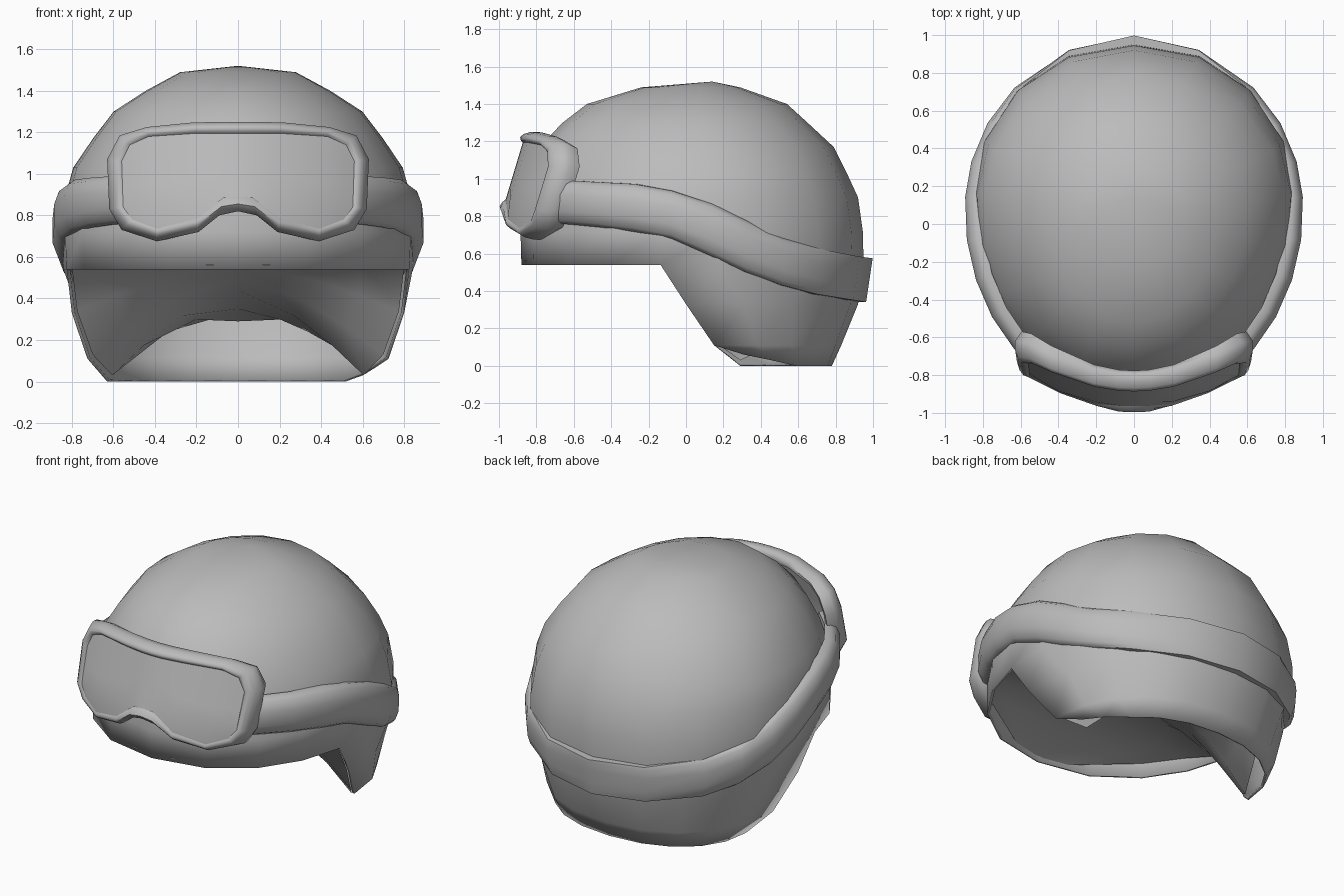
import bpy, bmesh
from math import sin, cos, radians, copysign

if "Cube" in bpy.data.objects:
    bpy.data.objects.remove(bpy.data.objects["Cube"])

grey = bpy.data.materials.new("matte grey")
grey.use_nodes = True
grey.diffuse_color = (0.5, 0.5, 0.5, 1)
bsdf = grey.node_tree.nodes["Principled BSDF"]
bsdf.inputs["Base Color"].default_value = (0.5, 0.5, 0.5, 1)
bsdf.inputs["Roughness"].default_value = 0.7


def finish(bm, name, angle, thickness=0):
    """Turn a bmesh into a smooth-shaded object, optionally with wall thickness."""
    bmesh.ops.recalc_face_normals(bm, faces=bm.faces)
    mesh = bpy.data.meshes.new(name)
    bm.to_mesh(mesh)
    bm.free()
    obj = bpy.data.objects.new(name, mesh)
    bpy.context.collection.objects.link(obj)
    mesh.materials.append(grey)
    bpy.ops.object.select_all(action='DESELECT')
    obj.select_set(True)
    bpy.context.view_layer.objects.active = obj
    bpy.ops.object.shade_smooth_by_angle(angle=radians(angle))
    if thickness:
        wall = obj.modifiers.new("Wall", 'SOLIDIFY')
        wall.thickness = thickness
        wall.offset = -1
    return obj


def bridge(bm, a, b, closed):
    """Quads between two equally long rows of vertices."""
    n = len(a)
    for i in range(n if closed else n - 1):
        j = (i + 1) % n
        bm.faces.new((a[i], a[j], b[j], b[i]))


def oval(w, cy, front, back, deg, power=1):
    """Point on an oval with different front and back lengths; power < 1 is squarer."""
    c, s = (copysign(abs(v) ** power, v) for v in (cos(radians(deg)), sin(radians(deg))))
    return w * c, cy + s * (back - cy if s > 0 else cy - front)


def lerp_table(table, v):
    for (a, fa), (b, fb) in zip(table, table[1:]):
        if v <= b:
            t = max(0, (v - a) / (b - a))
            return fa + (fb - fa) * t
    return table[-1][1]


# Helmet shell: full rings for the dome, then partial rings for ears and neck
half = [90, 67.5, 45, 22.5, 4, -12.5, -29, -47, -68, -90]
around = half + [180 - a for a in half[-2:0:-1]]
count = len(around)
dome = [  # z, half width, front y, back y, squareness
    (1.489, .28, -.24, .29, 1), (1.40, .445, -.53, .54, 1), (1.30, .60, -.66, .65, 1),
    (1.17, .70, -.785, .79, 1), (1.03, .795, -.84, .86, 1), (.90, .832, -.875, .92, .98),
    (.72, .852, -.885, .945, .95), (.54, .843, -.88, .95, .93)]
bm = bmesh.new()
rows = []
for z, w, front, back, power in dome:
    cy = .05 + .05 * min(1, (1.5 - z) / .5)
    rows.append([bm.verts.new((*oval(w, cy, front, back, a, power), z)) for a in around])
for a, b in zip(rows, rows[1:]):
    bridge(bm, a, b, True)
top = bm.verts.new((0, .14, 1.52))
for i in range(count):
    bm.faces.new((top, rows[0][i], rows[0][(i + 1) % count]))

# columns from the right ear, round the back, to the left ear
upper = [rows[-1][i % count] for i in range(count - 5, count + 6)]
for z, w, start, back in [(.33, .80, 0, .92), (.11, .725, .15, .83), (0, .63, .29, .78)]:
    lower = []
    for k in range(11):
        x, y = oval(w, start, start, back, 180 - 18 * k, .92)
        lower.append(bm.verts.new((x, y, z)))
    if z == 0:  # left ear flap is trimmed a little shorter
        lower[10].co = (.65, .31, .06)
        lower[9].co.z = .03
    bridge(bm, upper, lower, False)
    upper = lower
finish(bm, "helmet_shell", 42, .015)

# Inner lining: a saddle that closes the opening between the ear flaps
lining = [  # y, half width, edge z, centre z
    (-.86, .14, .56, .57), (-.62, .58, .63, .65), (-.40, .72, .62, .65),
    (-.13, .80, .55, .61), (0, .775, .34, .56), (.15, .70, .13, .50),
    (.29, .605, .03, .44), (.60, .45, .18, .35), (.83, .32, .31, .29)]
bm = bmesh.new()
previous = None
for y, w, edge, centre in lining:
    row = [bm.verts.new((w * f, y, centre + (edge - centre) * abs(f) ** 1.5))
           for f in (-1, -.75, -.45, 0, .45, .75, 1)]
    if previous:
        bridge(bm, previous, row, False)
    previous = row
finish(bm, "inner_lining", 60)

# Strap: a rounded band that drops and flattens towards the back
strap_top = [(-.64, .99), (-.25, .97), (0, .92), (.16, .86), (.53, .68), (.8, .60), (1, .57)]
strap_low = [(-.68, .76), (-.36, .73), (-.08, .68), (.13, .59), (.42, .46), (.7, .385), (.97, .34)]
section = [(0, -.07), (0, -.03), (.08, -.003), (.3, .021), (.68, .021),
           (.92, -.002), (1, -.035), (1, -.07)]
side = [-57, -45, -33, -21, -9, 4, 16, 30, 45, 67.5]
bm = bmesh.new()
previous = None
for a in side + [90] + [180 - s for s in side[::-1]]:
    y_mid = oval(.875, .08, -.95, .965, a)[1]
    low, high = lerp_table(strap_low, y_mid), lerp_table(strap_top, y_mid)
    rear = max(0, sin(radians(a))) ** 2
    loop = []
    for f, d in section:
        if d > -.07:
            d += (.035 * f - .005 - d) * rear
        x, y = oval(.875 + d, .08, -.95 - d, .968 + d, a)
        loop.append(bm.verts.new((x, y, low + (high - low) * f)))
    if previous:
        bridge(bm, previous, loop, True)
    else:
        bm.faces.new(loop)
    previous = loop
bm.faces.new(previous)
finish(bm, "goggle_strap", 45)

# Goggles: half outlines from top centre to the nose, mirrored
outer = [(0, 1.25), (.09, 1.25), (.22, 1.247), (.44, 1.225), (.57, 1.185), (.63, 1.07),
         (.62, .83), (.56, .73), (.39, .675), (.19, .72), (.09, .80), (0, .82)]
inner = [(0, 1.195), (.07, 1.195), (.2, 1.195), (.43, 1.18), (.52, 1.14), (.56, 1.06),
         (.553, .84), (.51, .78), (.39, .735), (.2, .785), (.07, .885), (0, .89)]


def mirrored(pts):
    return pts + [(-x, z) for x, z in pts[-2:0:-1]]


def front_y(x, z, mix):
    """Curved goggle front, leaning back at the top and rolled under at the rim."""
    dz = z - .85
    return -.998 + .57 * x * x + .3 * (dz if dz > 0 else -dz * (1 - mix))


def frame_ring(bm, mix, depth):
    """Ring between the outer and inner outline at a depth behind the front."""
    ring = []
    for (ax, az), (bx, bz) in zip(mirrored(outer), mirrored(inner)):
        x, z = ax + (bx - ax) * mix, az + (bz - az) * mix
        d = depth
        if depth is None:  # back edge follows the helmet
            d = .11 + .15 * x * x + (.06 if z < .8 else 0)
        ring.append(bm.verts.new((x, front_y(x, z, mix) + d, z)))
    return ring


bm = bmesh.new()
rings = [frame_ring(bm, m, d) for m, d in
         [(1, None), (.5, None), (0, .085), (0, .045), (.2, .012), (.5, 0), (.8, .008), (1, .022)]]
for a, b in zip(rings, rings[1:]):
    bridge(bm, a, b, True)
finish(bm, "goggle_frame", 60)

# Lens: a curved grid between the upper and lower inner outline
bm = bmesh.new()
loop = mirrored(inner)
previous = None
for t in (0, .25, .5, .75, 1):
    row = []
    for i in range(-5, 6):
        (ax, az), (bx, bz) = loop[i], loop[11 - i]
        x, z = ax + (bx - ax) * t, az + (bz - az) * t
        row.append(bm.verts.new((x, front_y(x, z, 1) + .022, z)))
    if previous:
        bridge(bm, previous, row, False)
    previous = row
finish(bm, "goggle_lens", 60)
